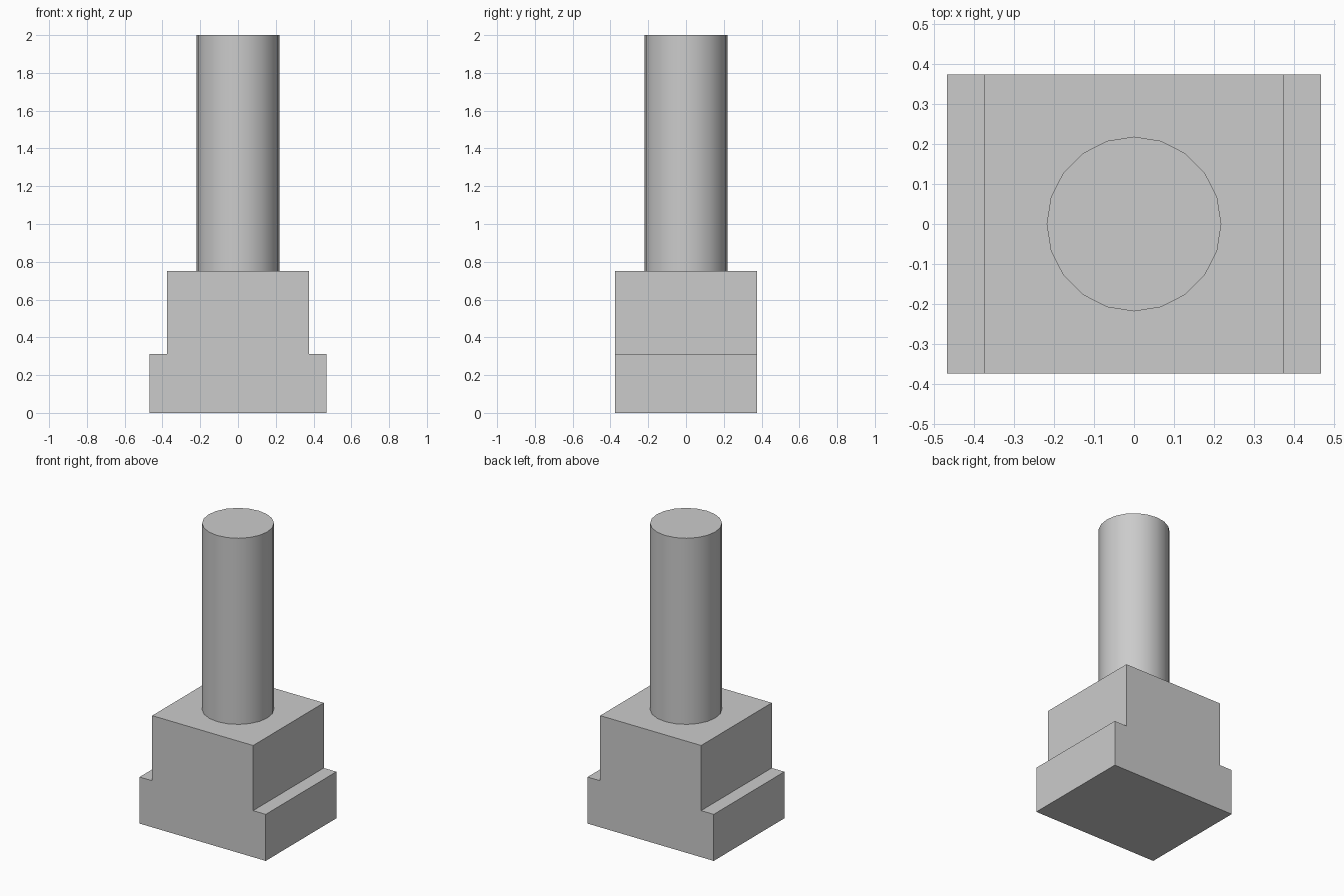
import bpy
import bmesh
import math

cube = bpy.data.objects.get("Cube")
if cube:
    bpy.data.objects.remove(cube, do_unlink=True)

# Single grey material
GREY = (0.6, 0.6, 0.6, 1.0)
grey = bpy.data.materials.new("grey_metal")
grey.use_nodes = True
grey.diffuse_color = GREY
grey.node_tree.nodes["Principled BSDF"].inputs["Base Color"].default_value = GREY

DEPTH = 0.75
HEAD_TOP = 0.75
SHOULDER = 0.3125
TOP = 2.0

# Head: stepped T profile, mirrored in x and extruded front to back
half = [(0.46875, 0), (0.46875, SHOULDER), (0.375, SHOULDER), (0.375, HEAD_TOP)]
profile = half + [(-x, z) for x, z in reversed(half)]
bm = bmesh.new()
face = bm.faces.new([bm.verts.new((x, -DEPTH / 2, z)) for x, z in profile])
extruded = bmesh.ops.extrude_face_region(bm, geom=[face], use_keep_orig=True)
new_verts = [g for g in extruded["geom"] if isinstance(g, bmesh.types.BMVert)]
bmesh.ops.translate(bm, verts=new_verts, vec=(0, DEPTH, 0))
bmesh.ops.recalc_face_normals(bm, faces=bm.faces)
mesh = bpy.data.meshes.new("t_head")
bm.to_mesh(mesh)
bm.free()
mesh.materials.append(grey)
head = bpy.data.objects.new("t_head", mesh)
bpy.context.collection.objects.link(head)

# Shank: smooth round bar standing on the head
bpy.ops.mesh.primitive_cylinder_add(
    vertices=20, radius=0.21875, depth=TOP - HEAD_TOP,
    location=(0, 0, (TOP + HEAD_TOP) / 2))
shank = bpy.context.object
shank.name = "shank"
shank.data.materials.append(grey)
bpy.ops.object.shade_smooth_by_angle(angle=math.radians(30))
